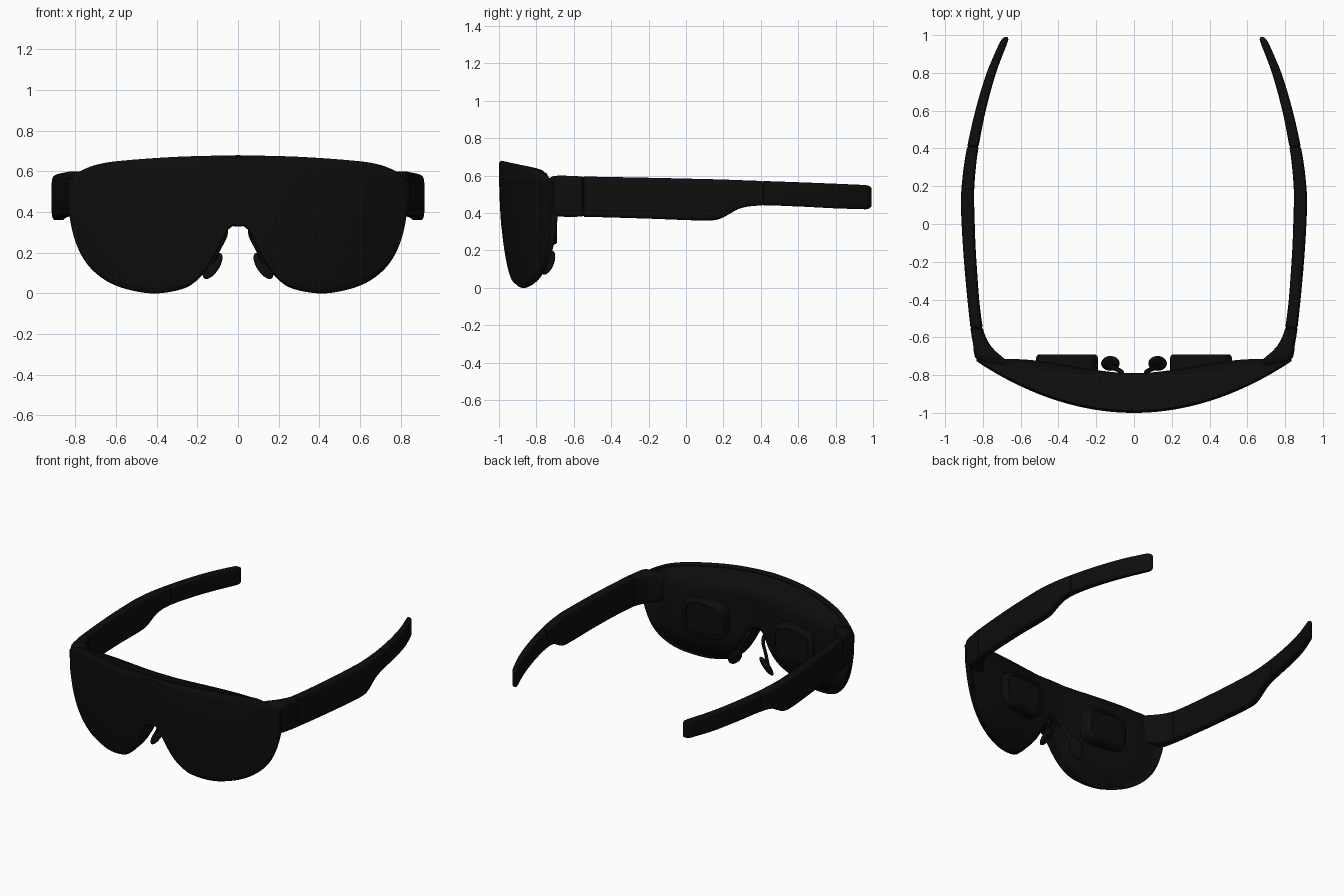
import bpy, bmesh, math
from mathutils import Vector, Matrix

cube = bpy.data.objects.get("Cube")
if cube:
    bpy.data.objects.remove(cube, do_unlink=True)

black = bpy.data.materials.new("soft_black")
black.use_nodes = True
black.diffuse_color = (0.004, 0.004, 0.004, 1)
black.node_tree.nodes["Principled BSDF"].inputs["Base Color"].default_value = black.diffuse_color


def curve(table, v):
    """Smooth value row at v through rows of (key, values...)."""
    n = len(table)
    i = max(k for k in range(n - 1) if k == 0 or table[k][0] <= v)
    a, b = table[i], table[i + 1]
    p, q = table[max(i - 1, 0)], table[min(i + 2, n - 1)]
    w = b[0] - a[0]
    t = min(max((v - a[0]) / w, 0), 1)
    out = []
    for c in range(1, len(a)):
        ma = (b[c] - p[c]) / (b[0] - p[0]) * w
        mb = (q[c] - a[c]) / (q[0] - a[0]) * w
        out.append((2*t**3 - 3*t*t + 1) * a[c] + (t**3 - 2*t*t + t) * ma
                   + (3*t*t - 2*t**3) * b[c] + (t**3 - t*t) * mb)
    return out


def finish(name, bm, mirror=False, angle=40):
    bmesh.ops.recalc_face_normals(bm, faces=bm.faces)
    mesh = bpy.data.meshes.new(name)
    bm.to_mesh(mesh)
    bm.free()
    mesh.materials.append(black)
    ob = bpy.data.objects.new(name, mesh)
    bpy.context.collection.objects.link(ob)
    bpy.ops.object.select_all(action="DESELECT")
    ob.select_set(True)
    bpy.context.view_layer.objects.active = ob
    bpy.ops.object.shade_smooth_by_angle(angle=math.radians(angle))
    if mirror:
        ob.modifiers.new("mirror", "MIRROR").use_mirror_merge = False
    return ob


def loft(name, rings, mirror=False, angle=40):
    bm = bmesh.new()
    loops = [[bm.verts.new(p) for p in ring] for ring in rings]
    n = len(loops[0])
    for a, b in zip(loops, loops[1:]):
        for i in range(n):
            j = (i + 1) % n
            bm.faces.new((a[i], a[j], b[j], b[i]))
    bm.faces.new(loops[0])
    bm.faces.new(loops[-1])
    return finish(name, bm, mirror, angle)


def rounded(cx, cz, rx, rz, y, power=0.4, n=32):
    """Rounded rectangle standing across the y axis."""
    ring = []
    for i in range(n):
        a = math.tau * (i + 0.5) / n
        c, s = math.cos(a), math.sin(a)
        ring.append((cx + rx * math.copysign(abs(c) ** power, c), y,
                     cz + rz * math.copysign(abs(s) ** power, s)))
    return ring


# Visor outline: upper and lower edges, and the two bowed surfaces
UPPER = [(0, .68), (.3, .672), (.6, .65), (.7, .632), (.77, .605), (.81, .582), (.835, .56)]
LOWER = [(0, .33), (.035, .328), (.06, .30), (.1, .215), (.15, .125), (.2, .066), (.26, .026),
         (.4, 0), (.52, .014), (.62, .047), (.7, .1), (.76, .17), (.8, .255), (.82, .33), (.835, .42)]
STEPS = [0, .02, .06, .14, .25, .4, .55, .7, .82, .91, .97, 1]


def front_y(x, z):
    return -1 + .27 * (x / .83) ** 2 + .05 * ((.65 - z) / .65) ** 2


def back_y(x, z):
    t = min(abs(x) / .65, 1)
    y = -.79 + .075 * t * t * (3 - 2 * t) - .12 * max(0, 1 - z / .26) ** 2
    return max(y, front_y(x, z) + .04)


def lens_ring(x, low, high):
    front, back = [], []
    for t in STEPS:
        z = low + (high - low) * t
        y = front_y(x, z)
        d = min(.05, (back_y(x, z) - y) / 2)
        front.append((x, y + (.012 if t in (0, 1) else 0), z))
        back.append((x, y + d, z - .008 * t))
    return front + back[::-1]


def frame_ring(x, low, high):
    front, back = [], []
    low, high = low + .006, high - .013
    for t in STEPS:
        z = low + (high - low) * t
        y = front_y(x, z)
        yb = back_y(x, z)
        y += min(.05, (yb - y) / 2) - .004
        ease = .045 * max(0, (t - .85) / .15) ** 2 + .03 * max(0, 1 - t / .1) ** 2
        thick = yb - y
        front.append((x, y, z))
        back.append((x, yb - min(ease, thick * .6), z - .15 * thick * t))
    return front + back[::-1]


COLUMNS = 48
for name, ring in (("front_lens", lens_ring), ("visor_frame", frame_ring)):
    rings = []
    for i in range(-COLUMNS, COLUMNS + 1):
        x = .835 * math.sin(math.pi / 2 * i / COLUMNS)
        rings.append(ring(x, curve(LOWER, abs(x))[0], curve(UPPER, abs(x))[0]))
    loft(name, rings)

# Temples: y, inner x, outer x, bottom z, top z
TEMPLE = [(-.735, .66, .80, .40, .585), (-.71, .69, .84, .385, .598), (-.65, .755, .85, .38, .6),
          (-.55, .80, .866, .38, .596), (-.2, .834, .9, .37, .589), (.1, .846, .917, .36, .582),
          (.18, .846, .914, .368, .58), (.29, .838, .903, .425, .576), (.4, .824, .885, .44, .572),
          (.6, .785, .84, .435, .565), (.8, .73, .78, .425, .557), (.96, .67, .712, .42, .55)]
SEAMS = (-.55, .41)
stations = [(-.735 + 1.695 * i / 60, 0) for i in range(61)]
for s in SEAMS:
    stations = [p for p in stations if abs(p[0] - s) > .012]
    stations += [(s - .005, 0), (s - .003, .004), (s + .003, .004), (s + .005, 0)]
stations += [(.975, .003), (.986, .009), (.991, .017)]
rings = []
for y, inset in sorted(stations):
    x0, x1, z0, z1 = curve(TEMPLE, y)
    lean = max(0, y - .96) * .5
    rings.append(rounded((x0 + x1) / 2 - lean, (z0 + z1) / 2, (x1 - x0) / 2 - inset,
                         (z1 - z0) / 2 - inset, y))
loft("temple", rings, mirror=True)

# Eyepieces on the inside of the visor, with a recessed window
rings = [rounded(.355, .36, .165 * k, .13 * k, y, .5)
         for y, k in ((-.8, 1), (-.712, 1), (-.697, .97), (-.69, .91), (-.69, .8), (-.698, .78))]
loft("eyepiece", rings, mirror=True)

# Nose pads: flattened ovals facing inward and back
along = Vector((-.5, .25, .83)).normalized()
facing = Vector((-.65, .74, -.61))
facing = (facing - along * facing.dot(along)).normalized()
side = along.cross(facing)
turn = Matrix((side, facing, along)).transposed().to_4x4()
bm = bmesh.new()
bmesh.ops.create_uvsphere(bm, u_segments=24, v_segments=14, radius=1)
bmesh.ops.transform(bm, verts=bm.verts, matrix=Matrix.Translation((.125, -.738, .135))
                    @ turn @ Matrix.Diagonal((.043, .022, .076, 1)))
finish("nose_pad", bm, mirror=True)

# Thin arms holding the pads
ARM = [(0, .06, -.83, .34), (1, .065, -.785, .28), (2, .1, -.765, .21), (3, .13, -.748, .14)]
rings = []
for i in range(13):
    x, y, z = curve(ARM, i / 4)
    rings.append([(x + .012 * math.cos(a), y + .012 * math.sin(a), z + .006 * math.sin(a))
                  for a in (math.tau * k / 10 for k in range(10))])
loft("nose_pad_arm", rings, mirror=True)
